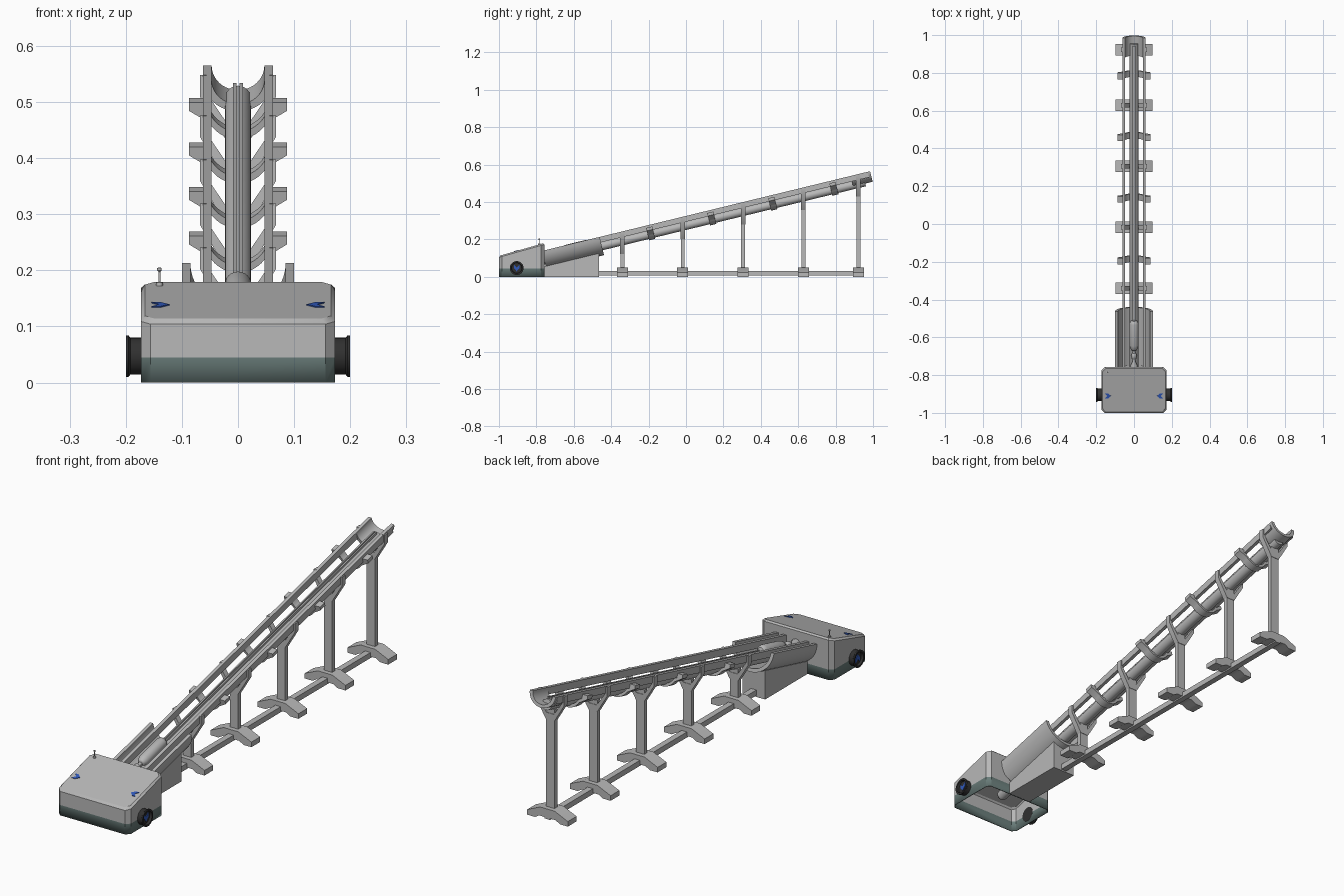
import bpy, bmesh, math
from mathutils import Matrix, Vector

if "Cube" in bpy.data.objects:
    bpy.data.objects.remove(bpy.data.objects["Cube"])

def material(name, rgb):
    m = bpy.data.materials.new(name)
    m.diffuse_color = (*rgb, 1)
    m.use_nodes = True
    m.node_tree.nodes["Principled BSDF"].inputs["Base Color"].default_value = m.diffuse_color
    return m

GREY = material("light_grey", (0.48, 0.48, 0.48))
TEAL = material("dark_teal", (0.14, 0.2, 0.19))
DARK = material("charcoal", (0.03, 0.03, 0.03))
BLUE = material("blue", (0.03, 0.1, 0.5))

SLOPE = 0.243
ANG = math.atan(SLOPE)
COS = math.cos(ANG)
RAMP = Matrix.Translation((0, 0, 0.3256)) @ Matrix.Rotation(ANG, 4, 'X')  # z=0 here is the rail top

def rim(y):
    return 0.3256 + SLOPE * y

def finish(name, bm, mats, matrix=Matrix()):
    bmesh.ops.recalc_face_normals(bm, faces=bm.faces)
    bm.transform(matrix)
    me = bpy.data.meshes.new(name)
    bm.to_mesh(me)
    bm.free()
    for m in mats:
        me.materials.append(m)
    for p in me.polygons:
        p.use_smooth = True
    me.set_sharp_from_angle(angle=math.radians(32))
    ob = bpy.data.objects.new(name, me)
    bpy.context.collection.objects.link(ob)
    return ob

def prism(name, prof, y0, y1, matrix=Matrix(), mat=GREY):
    """Extrude an (x, z) profile along y."""
    bm = bmesh.new()
    f = bm.faces.new([bm.verts.new((x, y0, z)) for x, z in prof])
    r = bmesh.ops.extrude_face_region(bm, geom=[f])
    vs = [v for v in r['geom'] if isinstance(v, bmesh.types.BMVert)]
    bmesh.ops.translate(bm, verts=vs, vec=(0, y1 - y0, 0))
    return finish(name, bm, [mat], matrix)

def rect(x0, x1, z0, z1):
    return [(x0, z0), (x1, z0), (x1, z1), (x0, z1)]

def mirror(half):
    """Complete a right half profile with its left half."""
    return half + [(-x, z) for x, z in reversed(half) if abs(x) > 1e-6]

def arc(rx, rz, a0, a1, n, cz=0):
    return [(rx * math.cos(math.radians(a0 + (a1 - a0) * i / n)),
             cz + rz * math.sin(math.radians(a0 + (a1 - a0) * i / n))) for i in range(n + 1)]

def lathe(name, prof, matrix, mat, n=24):
    """Revolve (radius, height) points about z."""
    bm = bmesh.new()
    vs = [bm.verts.new((r, 0, h)) for r, h in prof]
    es = [bm.edges.new(p) for p in zip(vs, vs[1:])]
    bmesh.ops.spin(bm, geom=vs + es, axis=(0, 0, 1), cent=(0, 0, 0), steps=n, angle=2 * math.pi)
    bmesh.ops.remove_doubles(bm, verts=bm.verts, dist=1e-5)
    return finish(name, bm, [mat], matrix)

def shell(ro, do, ri, di):
    return arc(ro, do, 180, 360, 20) + arc(ri, di, 360, 180, 20)

# Control box: chamfered plan, sloping lid, open underneath
def ring(bm, inset, zf):
    x, y0, y1, c = 0.173 - inset, -1 + inset, -0.757 - inset, 0.017
    pts = [(x - c, y0), (x, y0 + c), (x, y1 - c), (x - c, y1)]
    pts += [(-a, b) for a, b in reversed(pts)]
    return [bm.verts.new((a, b, zf(b))) for a, b in pts]

def lid(y):
    return 0.112 + (y + 1) * 0.285

bm = bmesh.new()
rings = [ring(bm, 0, lambda y: 0), ring(bm, 0, lambda y: 0.045),
         ring(bm, 0, lambda y: lid(y) - 0.008), ring(bm, 0.007, lid)]
for a, b in zip(rings, rings[1:]):
    for i in range(8):
        j = (i + 1) % 8
        f = bm.faces.new((a[i], a[j], b[j], b[i]))
        f.material_index = 1 if a is rings[0] else 0
bm.faces.new(rings[-1])
box = finish("control_box", bm, [GREY, TEAL])
sol = box.modifiers.new("wall", 'SOLIDIFY')
sol.thickness = 0.005
sol.offset = -1

# Blue chevrons on the lid, side ports with blue marks
CHEV = [(-0.016, 0.014), (0, 0.014), (0.016, 0), (0, -0.014), (-0.016, -0.014), (-0.003, 0)]
def plate(name, pts, matrix, thick=0.003):
    flat = Matrix.Rotation(math.radians(90), 4, 'X')
    return prism(name, pts, 0, -thick, matrix @ flat.inverted(), BLUE)

for s, side in ((-1, "left"), (1, "right")):
    lid_m = Matrix.Translation((s * 0.138, -0.91, lid(-0.91))) @ Matrix.Rotation(math.atan(0.285), 4, 'X')
    bm = bmesh.new()
    f = bm.faces.new([bm.verts.new((-s * x, y, -0.001)) for x, y in CHEV])
    r = bmesh.ops.extrude_face_region(bm, geom=[f])
    bmesh.ops.translate(bm, verts=[v for v in r['geom'] if isinstance(v, bmesh.types.BMVert)], vec=(0, 0, 0.003))
    finish("lid_arrow_" + side, bm, [BLUE], lid_m)

    port = Matrix.Translation((s * 0.168, -0.905, 0.047)) @ Matrix.Rotation(s * math.pi / 2, 4, 'Y')
    lathe("side_port_" + side, [(0, 0), (0.033, 0), (0.033, 0.024), (0.037, 0.027), (0.037, 0.032),
                                (0.029, 0.032), (0.027, 0.022), (0, 0.022)], port, DARK, 28)
    bm = bmesh.new()
    f = bm.faces.new([bm.verts.new((x * 1.1, y * 1.1, 0.0215)) for x, y in CHEV])
    r = bmesh.ops.extrude_face_region(bm, geom=[f])
    bmesh.ops.translate(bm, verts=[v for v in r['geom'] if isinstance(v, bmesh.types.BMVert)], vec=(0, 0, 0.003))
    finish("port_mark_" + side, bm, [BLUE], port)

# Toggle lever on the lid
lathe("toggle_lever", [(0, -0.005), (0.006, -0.005), (0.006, 0.005), (0.002, 0.006), (0.002, 0.024),
                       (0.004, 0.026), (0.004, 0.031), (0, 0.032)],
      Matrix.Translation((-0.14, -0.785, lid(-0.785))), GREY, 12)

# Breech housing trough and its stand
prism("breech_trough", shell(0.1, 0.1, 0.085, 0.085), -0.77 / COS, -0.462 / COS, RAMP)
bm = bmesh.new()
for x in (-0.055, 0.055):
    vs = [bm.verts.new((x, y, z)) for y, z in
          ((-0.76, 0), (-0.465, 0), (-0.465, rim(-0.465) - 0.087), (-0.76, rim(-0.76) - 0.087))]
    bm.faces.new(vs)
bm.verts.ensure_lookup_table()
for i in range(4):
    j = (i + 1) % 4
    bm.faces.new([bm.verts[k] for k in (i, j, j + 4, i + 4)])
finish("breech_stand", bm, [GREY])

# Side rails, centre tube, guide rails and muzzle trough
for s, side in ((-1, "left"), (1, "right")):
    prism("side_rail_" + side, rect(s * 0.047, s * 0.062, -0.03, 0), -0.765 / COS, 1.0, RAMP)
    prism("guide_rail_" + side, rect(s * 0.003, s * 0.009, -0.05, -0.02), -0.75 / COS, 0.935 / COS, RAMP)
a, b = -0.9 / COS, 0.945 / COS
tube_m = RAMP @ Matrix.Translation((0, 0, -0.05)) @ Matrix.Rotation(-math.pi / 2, 4, 'X')
lathe("centre_tube", [(0, a), (0.012, a + 0.002), (0.02, a + 0.009), (0.023, a + 0.02), (0.023, b), (0, b)], tube_m, GREY)
prism("muzzle_trough", shell(0.062, 0.058, 0.047, 0.045), 0.88 / COS, 1.013, RAMP)

# Piston lying in the breech
piston_m = RAMP @ Matrix.Translation((0, -0.515 / COS, -0.022)) @ Matrix.Rotation(math.pi / 2, 4, 'X')
lathe("piston", [(0, 0), (0.014, 0.002), (0.021, 0.009), (0.024, 0.02), (0.024, 0.135), (0.021, 0.15),
                 (0.014, 0.162), (0.008, 0.165), (0.008, 0.178), (0.013, 0.184), (0.015, 0.195),
                 (0.013, 0.207), (0.008, 0.213), (0.008, 0.225), (0.018, 0.245), (0.018, 0.26), (0, 0.26)],
      piston_m, GREY)

# Cradle bands with outward ears
half_out = arc(0.066, 0.08, -90, -38, 8)
outer = half_out + [(0.087, -0.028), (0.087, -0.012), (0.062, -0.012)]
inner = arc(0.058, 0.066, -25, -90, 10)
right = outer + inner
band = outer + inner[:-1]
band_profile = outer + inner + [(-x, z) for x, z in reversed(inner[:-1])] + [(-x, z) for x, z in reversed(outer[1:])]
for i, y in enumerate((-0.2, 0.127, 0.453, 0.78)):
    s = y / COS
    prism(f"cradle_band_{i + 1}", band_profile, s - 0.017, s + 0.017, RAMP)

# Support posts with forked tops, and feet
foot = mirror([(0.04, 0.012), (0.06, 0), (0.098, 0), (0.098, 0.022), (0.035, 0.05)])
for i, y in enumerate((-0.34, -0.018, 0.305, 0.628, 0.922)):
    z = rim(y)
    prism(f"foot_{i + 1}", foot, y - 0.03, y + 0.03)
    prism(f"post_{i + 1}", rect(-0.02, 0.02, 0.03, z - 0.07), y - 0.01, y + 0.01)
    for s, side in ((-1, "left"), (1, "right")):
        arm = [(0.02, z - 0.12), (0.068, z - 0.04), (0.068, z - 0.002), (0.056, z - 0.002),
               (0.056, z - 0.034), (0.018, z - 0.09), (0.0, z - 0.09), (0.0, z - 0.12)]
        prism(f"fork_{i + 1}_{side}", [(s * x, h) for x, h in arm], y - 0.012, y + 0.012)

# Ground beam linking the feet
prism("ground_beam", rect(-0.013, 0.013, 0.006, 0.03), -0.466, 0.952)
